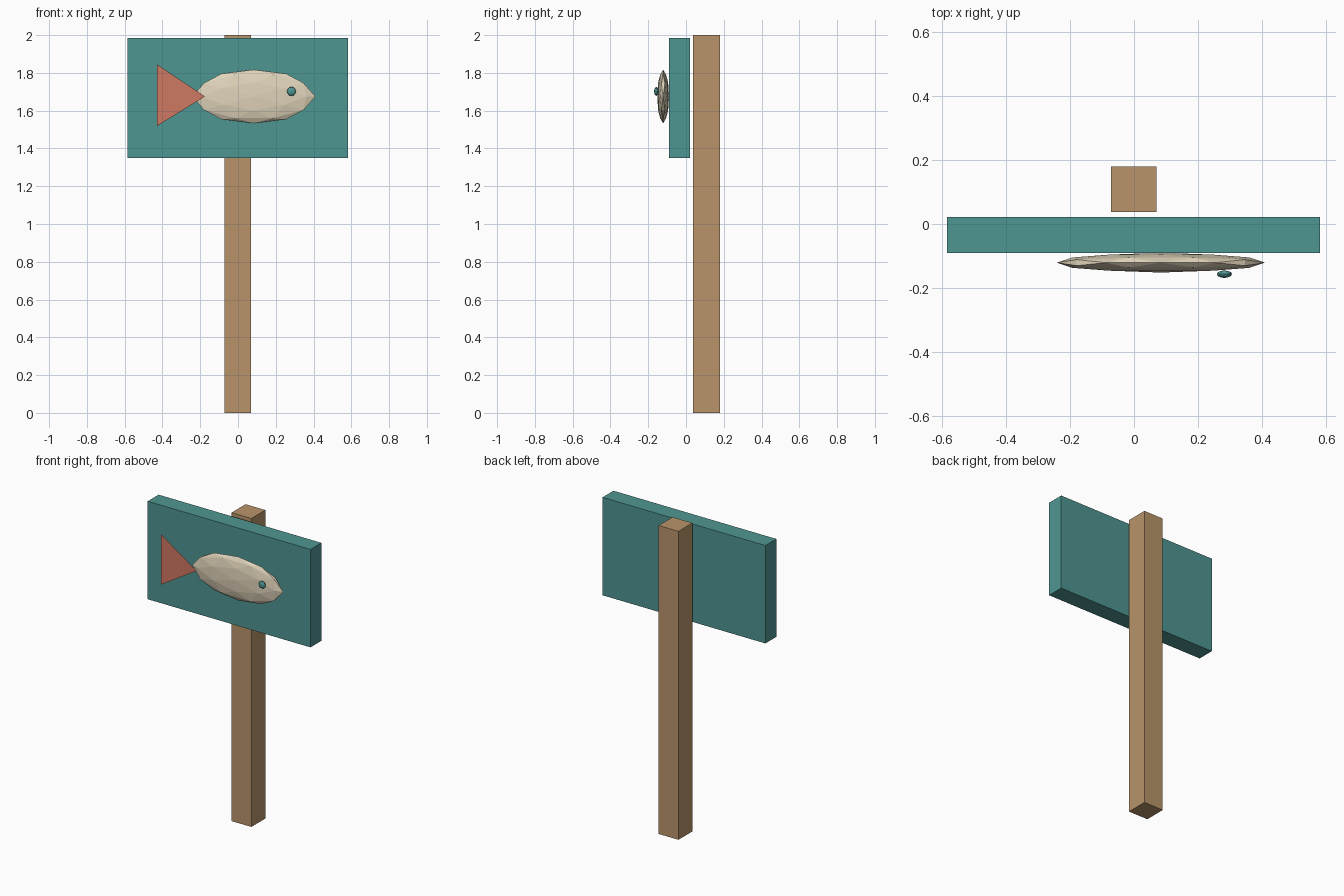
import bpy
import bmesh
from math import radians
from mathutils import Matrix, Vector

default = bpy.data.objects.get("Cube")
if default:
    bpy.data.objects.remove(default)


def material(name, rgb):
    mat = bpy.data.materials.new(name)
    mat.use_nodes = True
    color = (*rgb, 1)
    mat.diffuse_color = color
    mat.node_tree.nodes["Principled BSDF"].inputs["Base Color"].default_value = color
    return mat


teal = material("teal paint", (0.078, 0.305, 0.287))
wood = material("tan wood", (0.479, 0.296, 0.144))
cream = material("cream", (0.745, 0.658, 0.491))
coral = material("coral", (0.624, 0.188, 0.122))


def add_object(name, bm, mat):
    mesh = bpy.data.meshes.new(name)
    bm.to_mesh(mesh)
    bm.free()
    mesh.materials.append(mat)
    obj = bpy.data.objects.new(name, mesh)
    bpy.context.collection.objects.link(obj)
    return obj


def box(name, low, high, mat):
    low, high = Vector(low), Vector(high)
    bm = bmesh.new()
    place = Matrix.Translation((low + high) / 2) @ Matrix.Diagonal((*(high - low), 1))
    bmesh.ops.create_cube(bm, size=1, matrix=place)
    return add_object(name, bm, mat)


def faceted_ellipsoid(name, center, radii, mat):
    # The turn lines the facets up symmetrically with all three axes
    bm = bmesh.new()
    place = (Matrix.Translation(center) @ Matrix.Diagonal((*radii, 1))
             @ Matrix.Rotation(radians(-31.717), 4, "Y"))
    bmesh.ops.create_icosphere(bm, subdivisions=2, radius=1, matrix=place)
    return add_object(name, bm, mat)


# Post and sign board
box("post", (-0.072, 0.037, 0), (0.07, 0.18, 2), wood)
box("sign_board", (-0.585, -0.09, 1.35), (0.583, 0.022, 1.985), teal)

# Fish body and eye
faceted_ellipsoid("fish_body", (0.084, -0.121, 1.675), (0.326, 0.031, 0.142), cream)
faceted_ellipsoid("fish_eye", (0.283, -0.157, 1.702), (0.024, 0.012, 0.024), teal)

# Flat triangular tail, facing the front
bm = bmesh.new()
corners = [(-0.43, 1.845), (-0.43, 1.518), (-0.175, 1.675)]
bm.faces.new([bm.verts.new((x, -0.174, z)) for x, z in corners])
add_object("fish_tail", bm, coral)
